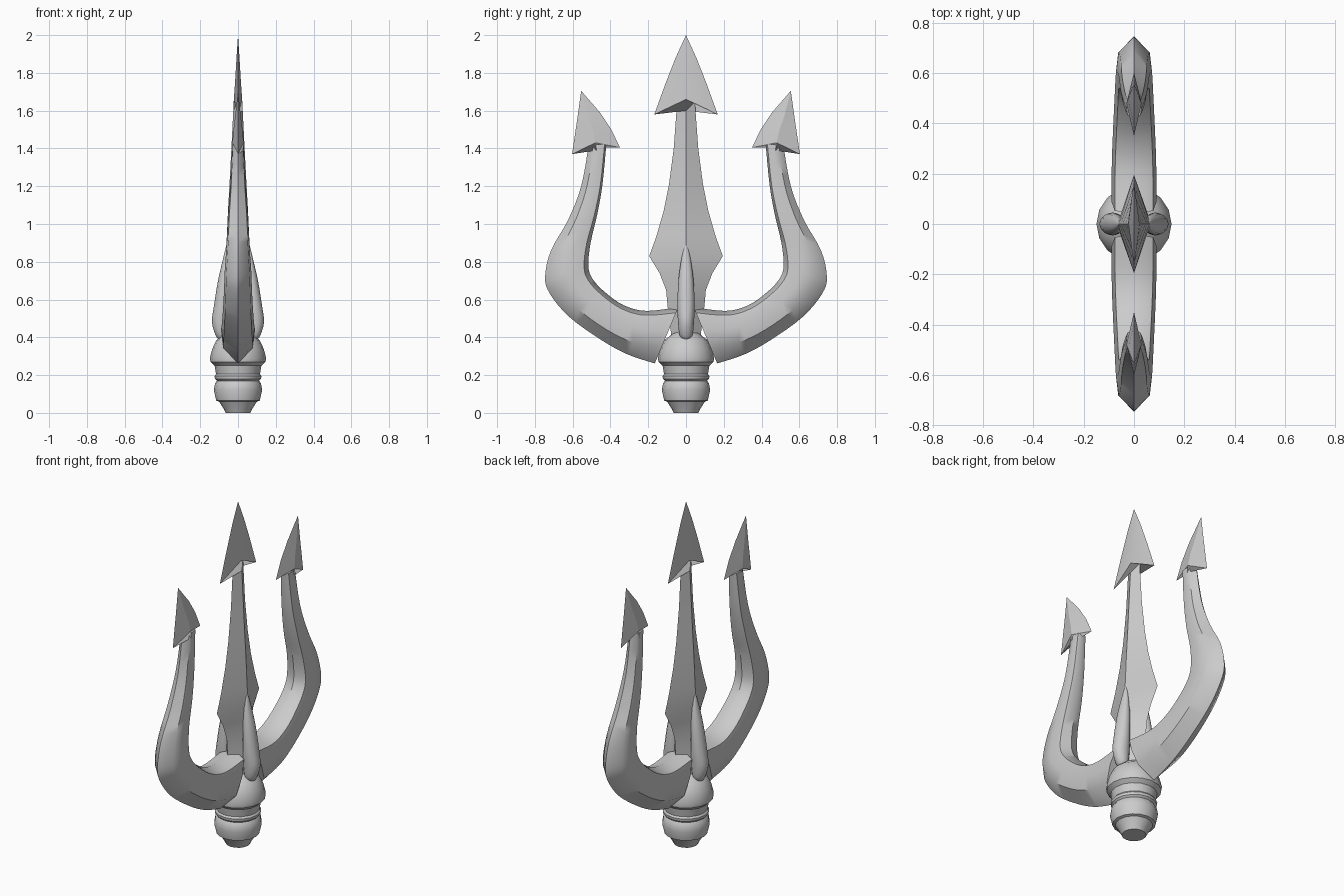
import bpy, bmesh, math
from mathutils import Vector

if "Cube" in bpy.data.objects:
    bpy.data.objects.remove(bpy.data.objects["Cube"])


def loft(name, rings, angle=35):
    """Skin closed rings of equal size; cap both ends."""
    bm = bmesh.new()
    loops = [[bm.verts.new(p) for p in r] for r in rings]
    n = len(rings[0])
    for a, b in zip(loops, loops[1:]):
        for k in range(n):
            bm.faces.new((a[k], a[(k + 1) % n], b[(k + 1) % n], b[k]))
    bm.faces.new(loops[0])
    bm.faces.new(loops[-1])
    bmesh.ops.remove_doubles(bm, verts=bm.verts, dist=1e-5)
    bmesh.ops.recalc_face_normals(bm, faces=bm.faces)
    me = bpy.data.meshes.new(name)
    bm.to_mesh(me)
    bm.free()
    ob = bpy.data.objects.new(name, me)
    bpy.context.collection.objects.link(ob)
    bpy.ops.object.select_all(action='DESELECT')
    ob.select_set(True)
    bpy.context.view_layer.objects.active = ob
    bpy.ops.object.shade_smooth_by_angle(angle=math.radians(angle))
    return ob


def smooth_rows(rows, steps=4):
    """Catmull-Rom interpolation of number rows."""
    out = []
    for i in range(len(rows) - 1):
        q = [Vector(rows[max(0, min(len(rows) - 1, i + j))]) for j in (-1, 0, 1, 2)]
        for s in range(steps):
            t = s / steps
            out.append(0.5 * (2 * q[1] + (q[2] - q[0]) * t
                              + (2 * q[0] - 5 * q[1] + 4 * q[2] - q[3]) * t * t
                              + (3 * q[1] - q[0] - 3 * q[2] + q[3]) * t ** 3))
    return out + [Vector(rows[-1])]


def ellipse(cx, z, rx, ry, n=16):
    return [(cx + rx * math.cos(2 * math.pi * k / n),
             ry * math.sin(2 * math.pi * k / n), z) for k in range(n)]


def diamond(y1, z1, y2, z2, ym, zm, x):
    """Sharp edges at y1 and y2, ridges at +-x."""
    return [(0, y1, z1), (x, ym, zm), (0, y2, z2), (-x, ym, zm)]


# turned socket
socket = [(0, .065), (.02, .075), (.06, .1), (.065, .115), (.12, .128), (.155, .122),
          (.17, .112), (.18, .122), (.195, .124), (.205, .116), (.25, .124),
          (.27, .146), (.29, .149), (.34, .136), (.385, .114), (.42, .07), (.44, .02)]
loft("socket", [ellipse(0, z, r, r) for z, r in socket])

# central blade with barbed head: edge y, edge z, ridge z, ridge x
blade = [(.07, .35, .35, .075), (.098, .57, .57, .075), (.105, .65, .65, .073),
         (.14, .74, .74, .069), (.195, .83, .83, .065), (.155, .94, .94, .059),
         (.118, 1.07, 1.07, .053), (.09, 1.21, 1.21, .045), (.065, 1.4, 1.4, .035),
         (.047, 1.645, 1.6, .025), (.168, 1.58, 1.66, .022), (.11, 1.74, 1.76, .015),
         (.055, 1.88, 1.88, .008), (0, 2, 2, 0)]
loft("center_blade", [diamond(-y, z, y, z, 0, zr, x) for y, z, zr, x in blade], 25)

# side prong rows: outer y, z, inner y, z, half thickness
prong = smooth_rows([
    (.165, .262, .04, .56, .09), (.31, .31, .21, .54, .088), (.455, .39, .33, .57, .083),
    (.62, .51, .43, .64, .077), (.72, .63, .495, .71, .073), (.746, .72, .517, .78, .07),
    (.715, .86, .505, .90, .061), (.625, 1.02, .47, 1.05, .053),
    (.555, 1.2, .442, 1.21, .041), (.515, 1.42, .422, 1.42, .03)])
section = [(0, 0), (.28, .88), (.6, 1), (.9, .85), (1, 0), (.9, -.85), (.6, -1), (.28, -.88)]

# side head rows: outer edge, inner edge, ridge, half thickness
head = [(.51, 1.41, .43, 1.405, .475, 1.39, .03), (.603, 1.37, .35, 1.405, .48, 1.43, .03),
        (.59, 1.46, .395, 1.5, .495, 1.5, .024), (.575, 1.56, .455, 1.59, .52, 1.57, .015),
        (.555, 1.705, .555, 1.705, .555, 1.705, 0)]

for side, s in (("left", -1), ("right", 1)):
    rings = [[(w * x, s * (oy + f * (iy - oy)), oz + f * (iz - oz)) for f, w in section]
             for oy, oz, iy, iz, x in prong]
    loft(side + "_prong", rings, 40)
    loft(side + "_barbed_head",
         [diamond(s * a, b, s * c, d, s * e, f, x) for a, b, c, d, e, f, x in head], 25)

# leaf-shaped fins on both faces: z, outer x, inner x, half width
fin = smooth_rows([(.385, .1, .06, .012), (.41, .118, .05, .034), (.48, .138, .04, .042),
                   (.57, .127, .04, .046), (.7, .106, .04, .04), (.8, .083, .045, .027),
                   (.86, .069, .05, .014), (.89, .061, .058, .002)], 3)
for side, s in (("front", 1), ("back", -1)):
    loft(side + "_fin", [ellipse(s * (o + i) / 2, z, (o - i) / 2, w, 12)
                         for z, o, i, w in fin], 50)
